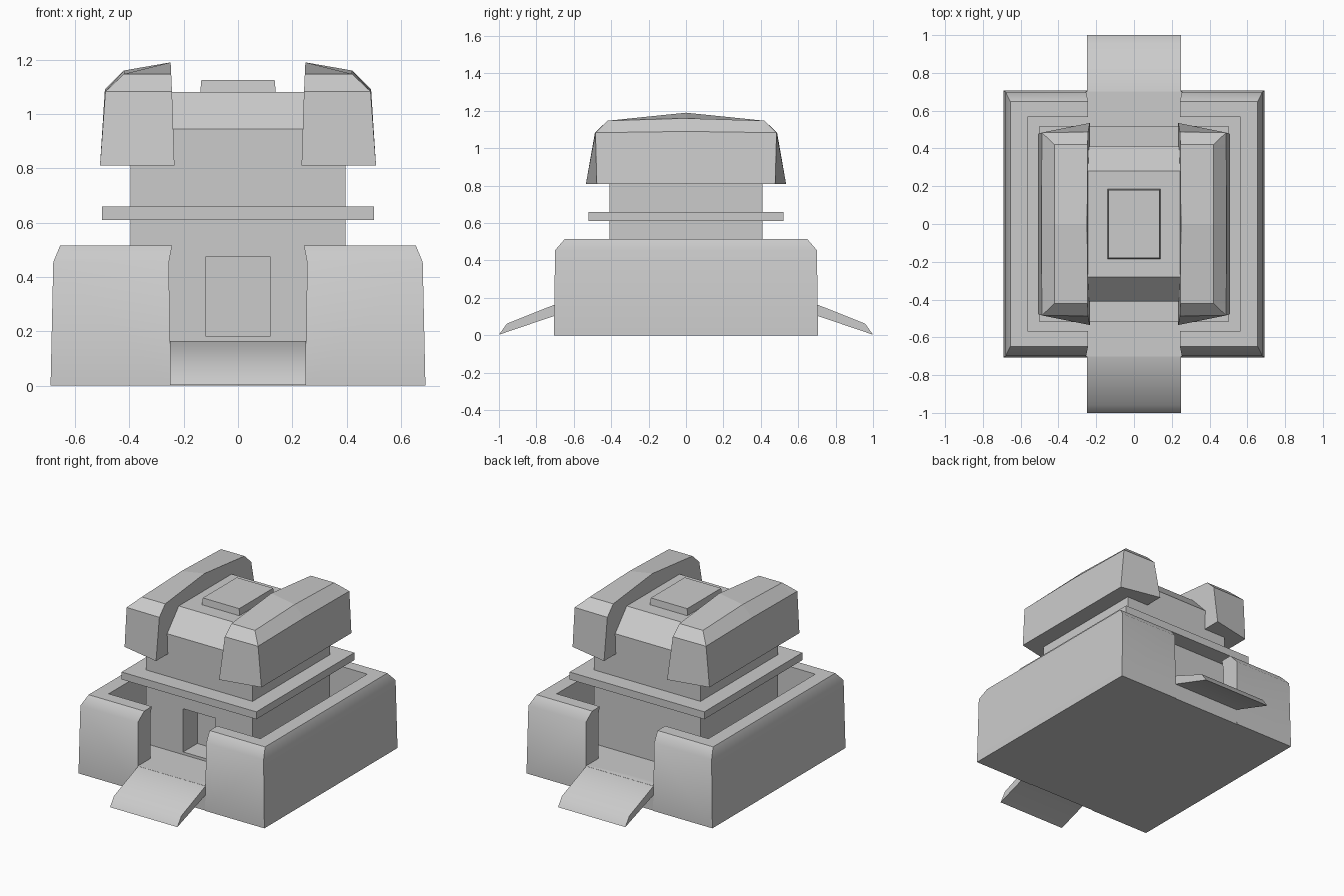
import bpy, bmesh, math

if "Cube" in bpy.data.objects:
    bpy.data.objects.remove(bpy.data.objects["Cube"])


def finish(name, bm, smooth=None):
    bmesh.ops.recalc_face_normals(bm, faces=bm.faces)
    me = bpy.data.meshes.new(name)
    bm.to_mesh(me)
    bm.free()
    ob = bpy.data.objects.new(name, me)
    bpy.context.collection.objects.link(ob)
    if smooth:
        bpy.ops.object.select_all(action='DESELECT')
        ob.select_set(True)
        bpy.context.view_layer.objects.active = ob
        bpy.ops.object.shade_smooth_by_angle(angle=math.radians(smooth))
    return ob


def loft(name, rings, closed_rows=False, smooth=None):
    """Skin closed rings into a solid; closed_rows leaves n-gon caps on both ends."""
    bm = bmesh.new()
    rows = [[bm.verts.new(p) for p in r] for r in rings]
    n = len(rows[0])
    for a, b in zip(rows, rows[1:]):
        for i in range(n):
            j = (i + 1) % n
            bm.faces.new((a[i], a[j], b[j], b[i]))
    bm.faces.new(rows[0])
    bm.faces.new(rows[-1])
    return finish(name, bm, smooth)


def box(name, x, y, z0, z1, inset=0.0, yc=0.0):
    def ring(z, d):
        return [(sx * (x - d), yc + sy * (y - d), z)
                for sx, sy in ((-1, -1), (1, -1), (1, 1), (-1, 1))]
    return loft(name, [ring(z0, 0), ring(z1, inset)])


def extrude_x(name, profile, x, smooth=None):
    return loft(name, [[(s * x, y, z) for y, z in profile] for s in (-1, 1)], smooth=smooth)


def mirror(ob, axis):
    m = ob.modifiers.new("mirror", 'MIRROR')
    m.use_axis = [a == axis for a in range(3)]
    m.use_clip = False
    m.use_mirror_merge = False


# Outer wall: one C-shaped half swept round its corners, mirrored in x
# section: (x extent, y extent, z, x of the open end)
section = [(.69, .706, 0, .25), (.68, .70, .455, .254), (.655, .648, .515, .243),
           (.563, .567, .515, .243), (.563, .567, .455, .254), (.563, .567, 0, .25)]
path = [[(e, -y, z) for x, y, z, e in section],
        [(x, -y, z) for x, y, z, e in section],
        [(x, y, z) for x, y, z, e in section],
        [(e, y, z) for x, y, z, e in section]]
mirror(loft("outer_wall", path, smooth=42), 0)

# Courtyard floor and entry ramps
box("courtyard_floor", .6, .702, 0, .165)
ramp = extrude_x("ramp", [(-.65, .165), (-.70, .165), (-.958, .062), (-1, .003), (-.70, .105), (-.65, .105)],
                 .25, smooth=40)
mirror(ramp, 1)

# Tower with sloped roof ends and a recessed doorway
tower = extrude_x("tower", [(-.41, .1), (.41, .1), (.41, .945), (.28, 1.08), (-.28, 1.08), (-.41, .945)], .395)
cutter = box("door_cutter", .12, .15, .183, .473, yc=-.41)
cutter.hide_render = True
cutter.hide_set(True)
cut = tower.modifiers.new("doorway", 'BOOLEAN')
cut.operation = 'DIFFERENCE'
cut.solver = 'EXACT'
cut.object = cutter

# Ledge round the tower and roof hatch
box("ledge", .5, .52, .61, .66)
box("roof_hatch", .14, .185, 1.07, 1.125, inset=.005)

# Side pods: cross-sections along y, mirrored in x
end = [(.234, -.535, .81), (.508, -.477, .81), (.488, -.484, 1.083), (.243, -.487, 1.083)]
shoulder = [(.234, -.42, .81), (.508, -.42, .81), (.488, -.42, 1.084), (.42, -.42, 1.147), (.246, -.42, 1.147)]
middle = [(.234, 0, .81), (.508, 0, .81), (.49, 0, 1.09), (.42, 0, 1.16), (.248, 0, 1.19)]
end.insert(3, (.488, -.484, 1.083))


def back(ring):
    return [(x, -y, z) for x, y, z in ring]


pod = loft("side_pod", [end, shoulder, middle, back(shoulder), back(end)])
bm = bmesh.new()
bm.from_mesh(pod.data)
bmesh.ops.remove_doubles(bm, verts=bm.verts, dist=.0005)
bmesh.ops.recalc_face_normals(bm, faces=bm.faces)
bm.to_mesh(pod.data)
bm.free()
mirror(pod, 0)
